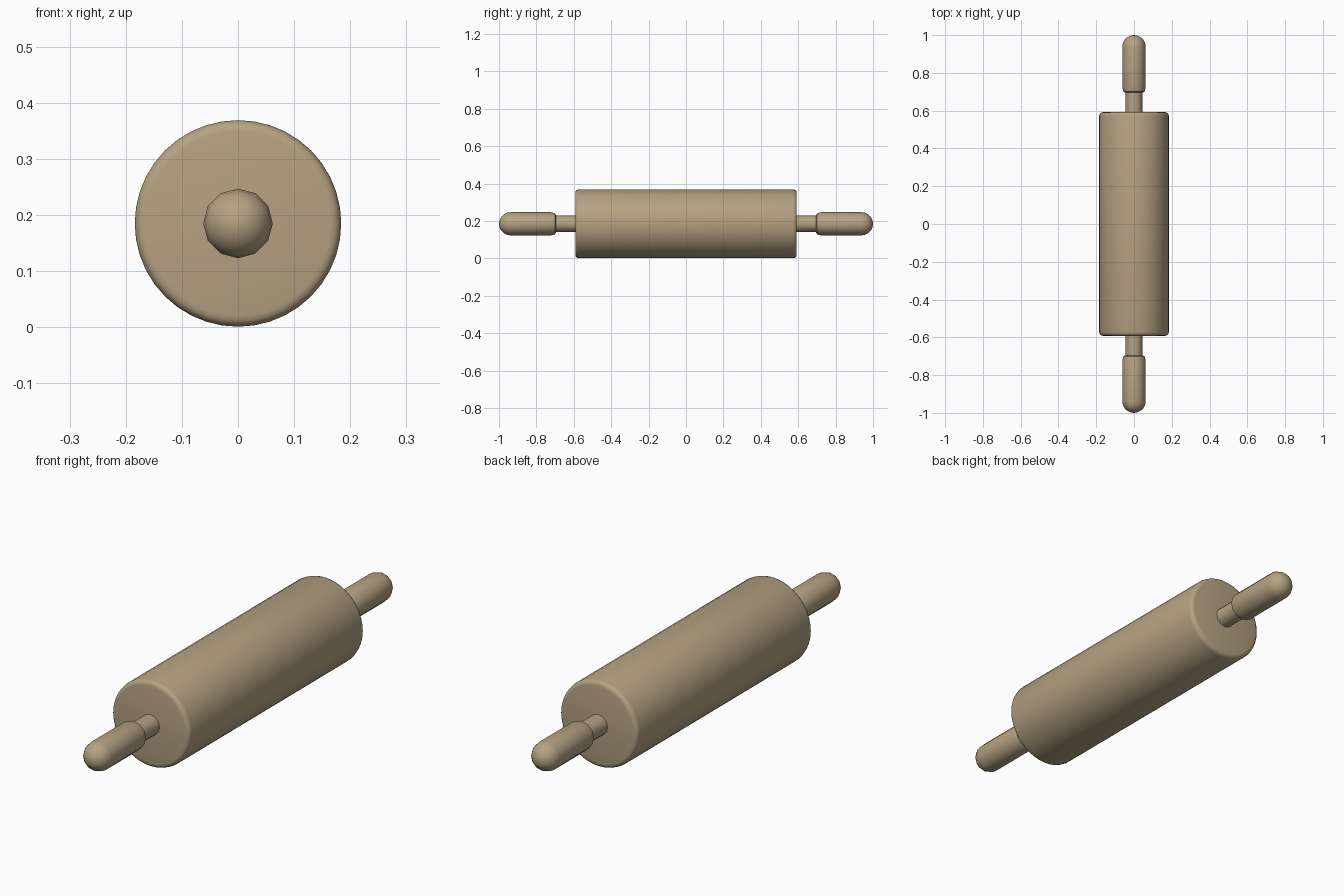
import bpy, bmesh, math

cube = bpy.data.objects.get("Cube")
if cube:
    bpy.data.objects.remove(cube, do_unlink=True)

AXIS_Z = 0.185

wood = bpy.data.materials.new("light wood")
wood.use_nodes = True
colour = (0.46, 0.36, 0.225, 1)
wood.diffuse_color = colour
wood.node_tree.nodes["Principled BSDF"].inputs["Base Color"].default_value = colour


def lathe(name, profile, sides, angle):
    """Turn (radius, y) points around the long axis; radius 0 closes to a tip."""
    bm = bmesh.new()
    rings = []
    for r, y in profile:
        count = sides if r > 0 else 1
        turns = [2 * math.pi * i / sides for i in range(count)]
        rings.append([bm.verts.new((r * math.cos(a), y, AXIS_Z + r * math.sin(a)))
                      for a in turns])
    for low, high in zip(rings, rings[1:]):
        for i in range(sides):
            j = (i + 1) % sides
            loop = [low[i % len(low)], low[j % len(low)],
                    high[j % len(high)], high[i % len(high)]]
            bm.faces.new(list(dict.fromkeys(loop)))
    bmesh.ops.recalc_face_normals(bm, faces=bm.faces)
    mesh = bpy.data.meshes.new(name)
    bm.to_mesh(mesh)
    bm.free()
    mesh.materials.append(wood)
    obj = bpy.data.objects.new(name, mesh)
    bpy.context.collection.objects.link(obj)
    bpy.ops.object.select_all(action="DESELECT")
    obj.select_set(True)
    bpy.context.view_layer.objects.active = obj
    bpy.ops.object.shade_smooth_by_angle(angle=math.radians(angle))
    return obj


# Roller with a small rounded rim at both ends
half = [(0, 0.592), (0.165, 0.592), (0.174, 0.59), (0.181, 0.584), (0.184, 0.573)]
lathe("roller", [(r, -y) for r, y in half] + half[::-1], 40, 40)

# Spindles and grips at each end
dome = [(0.062 * math.cos(t), 0.938 + 0.062 * math.sin(t))
        for t in (math.radians(18 * k) for k in range(5))] + [(0, 1.0)]
for side, label in ((-1, "front"), (1, "back")):
    spindle = [(0, 0.58), (0.044, 0.58), (0.044, 0.71), (0, 0.71)]
    grip = [(0, 0.695), (0.046, 0.695), (0.056, 0.701), (0.062, 0.722)] + dome
    lathe(label + "_spindle", [(r, side * y) for r, y in spindle], 12, 40)
    lathe(label + "_grip", [(r, side * y) for r, y in grip], 12, 40)
